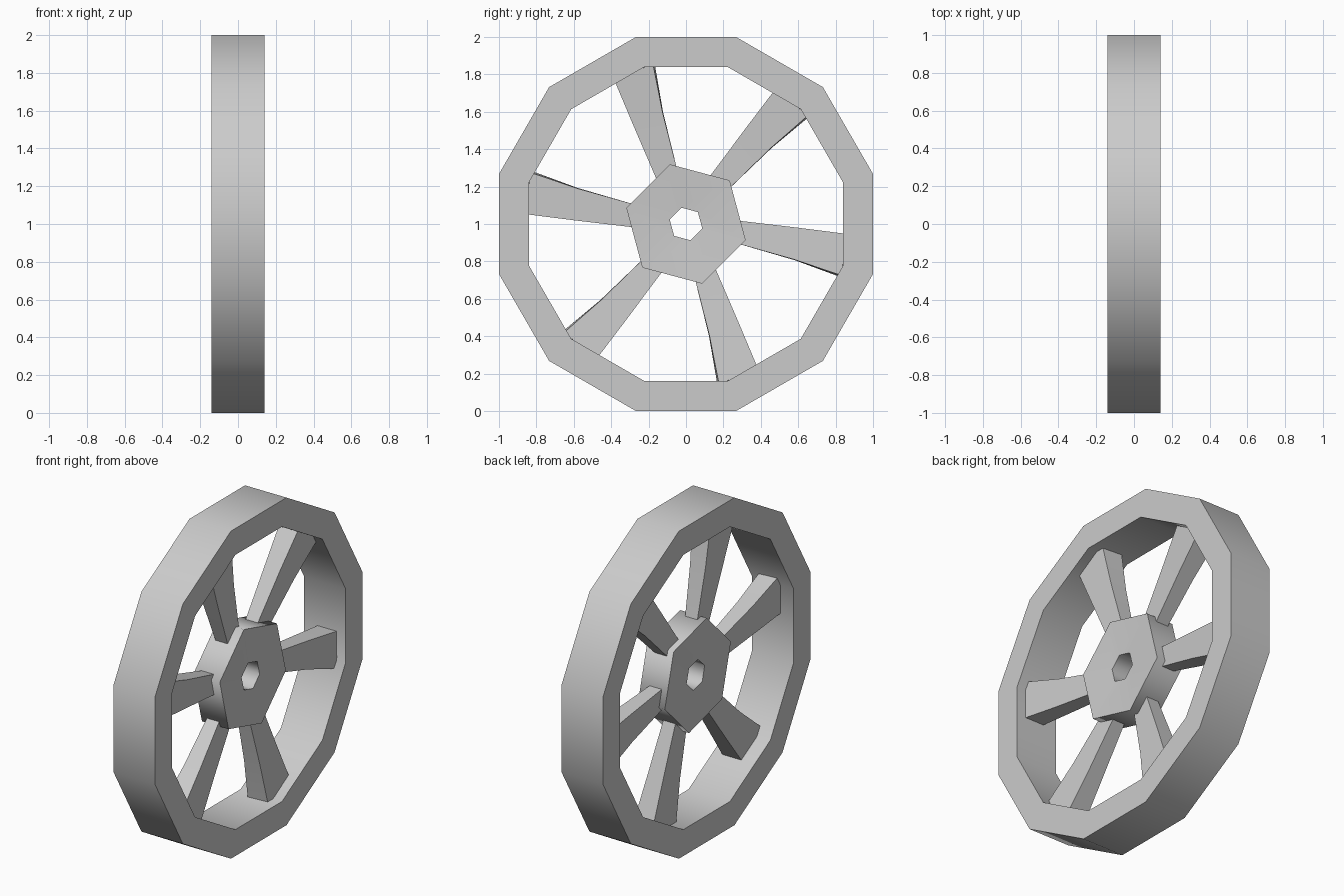
import bpy
import bmesh
from math import radians, cos, sin
from mathutils import Matrix

cube = bpy.data.objects.get("Cube")
if cube:
    bpy.data.objects.remove(cube, do_unlink=True)

grey = bpy.data.materials.new("plain grey")
grey.use_nodes = True
colour = (0.6, 0.6, 0.6, 1)
grey.diffuse_color = colour
grey.node_tree.nodes["Principled BSDF"].inputs["Base Color"].default_value = colour


def finish(name, bm, smooth_angle):
    """Turn a bmesh into a shaded object standing on the ground."""
    bmesh.ops.recalc_face_normals(bm, faces=bm.faces)
    bmesh.ops.translate(bm, verts=bm.verts, vec=(0, 0, 1))
    mesh = bpy.data.meshes.new(name)
    bm.to_mesh(mesh)
    bm.free()
    mesh.materials.append(grey)
    obj = bpy.data.objects.new(name, mesh)
    bpy.context.collection.objects.link(obj)
    bpy.ops.object.select_all(action="DESELECT")
    obj.select_set(True)
    bpy.context.view_layer.objects.active = obj
    bpy.ops.object.shade_smooth_by_angle(angle=radians(smooth_angle))


def loft(bm, loops, closed):
    """Bridge equal loops of points with quads."""
    rows = [[bm.verts.new(p) for p in loop] for loop in loops]
    pairs = list(zip(rows, rows[1:]))
    if closed:
        pairs.append((rows[-1], rows[0]))
    else:
        bm.faces.new(rows[0])
        bm.faces.new(rows[-1])
    count = len(rows[0])
    for a, b in pairs:
        for i in range(count):
            j = (i + 1) % count
            bm.faces.new((a[i], a[j], b[j], b[i]))


def ring(name, sides, phase, profile, smooth_angle):
    """Revolve a closed (radius, x) profile about the x axis."""
    bm = bmesh.new()
    loops = []
    for i in range(sides):
        t = radians(phase + 360 * i / sides)
        loops.append([(x, r * cos(t), r * sin(t)) for r, x in profile])
    loft(bm, loops, True)
    finish(name, bm, smooth_angle)


# Twelve-sided rim
ring("rim", 12, 15,
     [(1.035, -0.14), (1.035, 0.14), (0.868, 0.14), (0.868, -0.14)], 35)

# Six-sided hub with a small bore and slightly dished faces
ring("hub", 6, 45,
     [(0.33, -0.08), (0.33, 0.10), (0.09, 0.085), (0.09, -0.065)], 65)

# Flared spokes: upper edge, lower edge (y, z), back x, front x, back skew
sections = [
    ((0.26, 0.02), (0.26, -0.10), -0.04, 0.04, 0.0),
    ((0.60, -0.02), (0.58, -0.19), -0.045, 0.06, 0.003),
    ((0.86, -0.053), (0.83, -0.275), -0.05, 0.08, 0.01),
]
for k in range(6):
    bm = bmesh.new()
    loops = [[(back, *up), (front, *up), (front, *low),
              (back, low[0], low[1] - skew)]
             for up, low, back, front, skew in sections]
    loft(bm, loops, False)
    bmesh.ops.transform(bm, matrix=Matrix.Rotation(radians(60 * k), 4, "X"),
                        verts=bm.verts)
    finish(f"spoke_{k + 1}", bm, 30)
